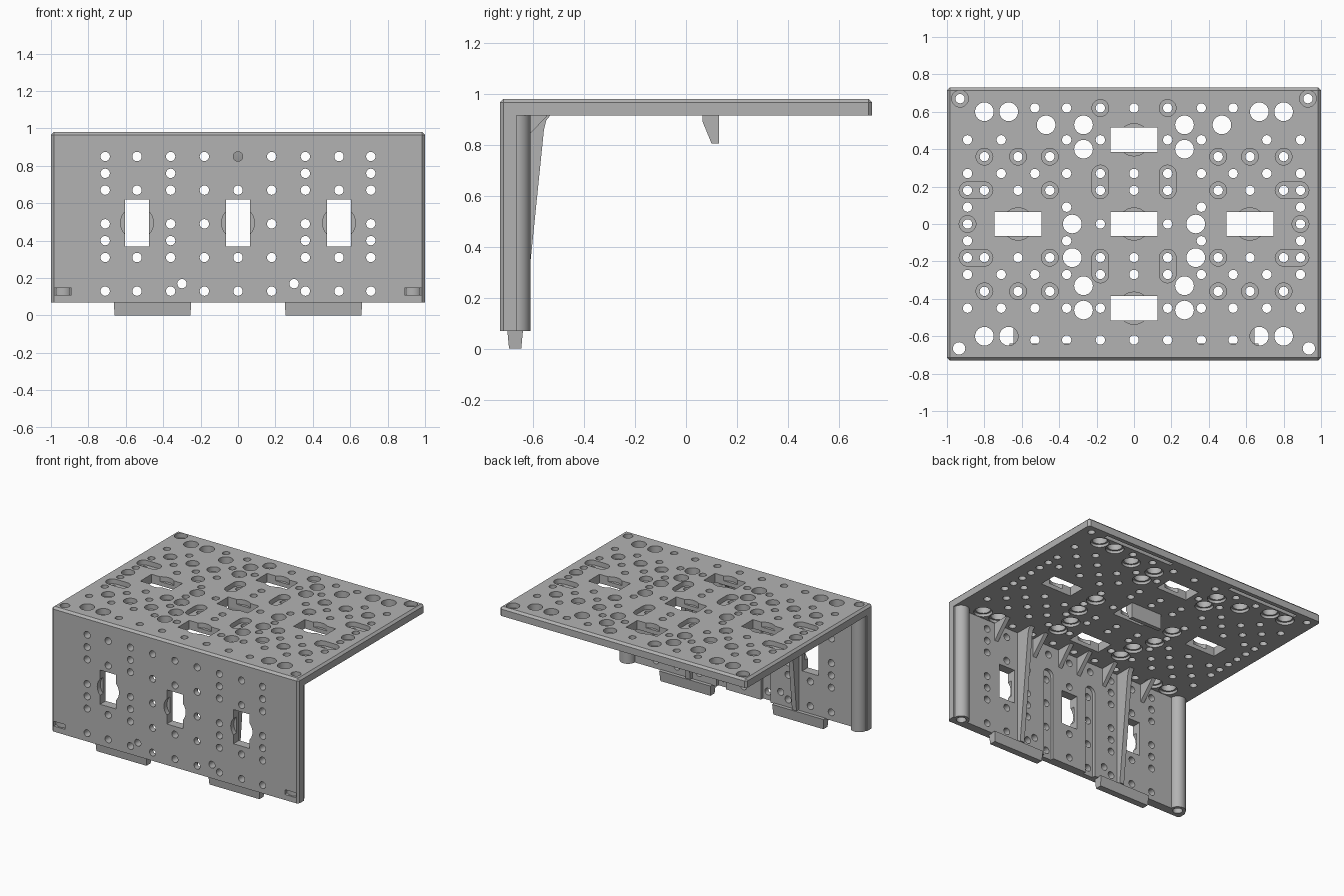
import bpy, bmesh, math

cube = bpy.data.objects.get("Cube")
if cube:
    bpy.data.objects.remove(cube, do_unlink=True)

grey = bpy.data.materials.new("mid_grey")
grey.use_nodes = True
colour = (0.45, 0.45, 0.45, 1)
grey.diffuse_color = colour
grey.node_tree.nodes["Principled BSDF"].inputs["Base Color"].default_value = colour

TOP, UNDER, WALL_LOW = 0.98, 0.915, 0.07
FRONT, WALL_BACK, BACK = -0.73, -0.665, 0.73
HOLE, RING, BIG = 0.025, 0.045, 0.05


# ---- outlines -------------------------------------------------------
def circle(u, v, r, n=20):
    return [(u + r * math.cos(2 * math.pi * i / n), v + r * math.sin(2 * math.pi * i / n))
            for i in range(n)]


def rect(u, v, w, h):
    return [(u - w / 2, v - h / 2), (u + w / 2, v - h / 2), (u + w / 2, v + h / 2), (u - w / 2, v + h / 2)]


def stadium(u, v, length, r, upright, n=10):
    pts = []
    for end in (0, 1):
        for i in range(n + 1):
            a = math.pi * (i / n + end) - math.pi / 2
            p = ((0.5 - end) * length + r * math.cos(a), r * math.sin(a))
            pts.append((u - p[1], v + p[0]) if upright else (u + p[0], v + p[1]))
    return pts


# ---- solids ---------------------------------------------------------
def prism(bm, outline, lo, hi, axis="z", end=None):
    """Loft an outline along an axis; end is an optional second outline."""
    def place(p, w):
        return {"z": (p[0], p[1], w), "y": (p[0], w, p[1]), "x": (w, p[0], p[1])}[axis]
    a = [bm.verts.new(place(p, lo)) for p in outline]
    b = [bm.verts.new(place(p, hi)) for p in (end or outline)]
    n = len(a)
    faces = [bm.faces.new(a), bm.faces.new(b)]
    faces += [bm.faces.new((a[i], a[(i + 1) % n], b[(i + 1) % n], b[i])) for i in range(n)]
    bmesh.ops.recalc_face_normals(bm, faces=faces)


def make(name, bm, cutter=False):
    mesh = bpy.data.meshes.new(name)
    bm.to_mesh(mesh)
    bm.free()
    mesh.materials.append(grey)
    ob = bpy.data.objects.new(name, mesh)
    bpy.context.collection.objects.link(ob)
    ob.hide_render = cutter
    return ob


def cut(ob, cutters):
    for c in cutters:
        mod = ob.modifiers.new(c.name, "BOOLEAN")
        mod.operation, mod.solver, mod.object = "DIFFERENCE", "EXACT", c
    graph = bpy.context.evaluated_depsgraph_get()
    mesh = bpy.data.meshes.new_from_object(ob.evaluated_get(graph))
    ob.modifiers.clear()
    ob.data = mesh


def mirrored(xs):
    return sorted({s * x for x in xs for s in (-1, 1)})


# ---- body: top plate and front wall in one angle section -------------
bm = bmesh.new()
prism(bm, [(FRONT, WALL_LOW), (WALL_BACK, WALL_LOW), (WALL_BACK, UNDER),
           (BACK, UNDER), (BACK, TOP), (FRONT, TOP)], -1, 1, "x")


def is_rim(e):
    p, q = (v.co for v in e.verts)
    if min(p.z, q.z) > TOP - 0.001:
        return True
    return abs(p.z - q.z) > 0.01 and min(abs(p.y), abs(q.y)) > BACK - 0.001


bmesh.ops.bevel(bm, geom=[e for e in bm.edges if is_rim(e)], offset=0.015,
                segments=1, affect="EDGES")
body = make("angle_bracket_body", bm)

# ---- hole layout (x values are mirrored) ------------------------------
plate_rows = {
    0.62: [0, .18, .36, .53], 0.45: [.18, .36, .71, .89], 0.36: [.45, .62, .8],
    0.27: [0, .18, .36, .53, .71, .89], 0.18: [0, .18, .45, .62, .8, .89],
    0.09: [.36, .89], 0: [.18, .89], -0.09: [.36, .89],
    -0.18: [0, .18, .45, .62, .8, .89], -0.27: [0, .18, .36, .53, .71, .89],
    -0.36: [.45, .62, .8], -0.45: [.18, .36, .53, .71, .89], -0.62: [0, .18, .36, .53]}
big_holes = [(.8, .6), (.67, .6), (.47, .53), (.27, .53), (.27, .4), (.33, 0),
             (.33, -.18), (.27, -.33), (.27, -.46), (.8, -.6), (.67, -.6)]
ringed = [(.18, .62), (.45, .18), (.45, -.18), (.89, 0), (.93, .67)]
ringed += [(x, y) for x in (.45, .62, .8) for y in (-.36, .36)]
plate_windows = [(0, .45), (0, 0), (0, -.45), (.62, 0), (-.62, 0)]
full_row = [0, .18, .36, .54, .71]
wall_rows = {.85: full_row, .76: [.36, .71], .67: full_row, .49: [.18, .36, .71],
             .4: [.36, .71], .31: full_row, .17: [.3], .13: full_row}

# ---- through cuts -----------------------------------------------------
bm = bmesh.new()
low, high = UNDER - 0.04, TOP + 0.05
for y, xs in plate_rows.items():
    for x in mirrored(xs):
        prism(bm, circle(x, y, HOLE), low, high)
for x, y in big_holes:
    for s in (-1, 1):
        prism(bm, circle(s * x, y, BIG, 24), low, high)
for x, y in plate_windows:
    prism(bm, rect(x, y, 0.25, 0.13), low, high)
for z, xs in wall_rows.items():
    for x in mirrored(xs):
        prism(bm, circle(x, z, HOLE), FRONT - 0.05, WALL_BACK + 0.03, "y")
for x in mirrored([0, .54]):
    prism(bm, rect(x, 0.495, 0.13, 0.25), FRONT - 0.05, WALL_BACK + 0.03, "y")
for s in (-1, 1):
    prism(bm, circle(s * .93, .67, HOLE), low, high)
    # tab sockets under the back edge, pockets low on the wall
    prism(bm, rect(s * .535, .685, .57, .03), low, UNDER + 0.035)
    prism(bm, rect(s * .935, .128, .09, .035), FRONT - 0.05, -0.705, "y")
through = make("through_cutter", bm, True)

# ---- partial-depth recesses -------------------------------------------
bm = bmesh.new()
floor = TOP - 0.035
for x, y in ringed:
    for s in (-1, 1):
        prism(bm, circle(s * x, y, RING), floor, high)
for s in (-1, 1):
    for y in (.18, -.18):
        prism(bm, stadium(s * .845, y, .09, RING, False), floor, high)
        prism(bm, stadium(s * .18, y * 1.25, .09, RING, True), floor, high)
    # grooves on the back of the wall
    prism(bm, stadium(s * .18, .35, .7, .04, True), -0.69, WALL_BACK + 0.03, "y")
    # countersinks under the big holes
    for x, y in big_holes:
        prism(bm, circle(s * x, y, .062, 24), UNDER - 0.01, UNDER + 0.02)
for x, y in plate_windows:
    prism(bm, circle(x, y, .086, 32), floor, high)
for x in mirrored([0, .54]):
    prism(bm, circle(x, .495, .088, 32), FRONT - 0.05, FRONT + 0.035, "y")
recess = make("recess_cutter", bm, True)

# ---- corner posts, bored right through --------------------------------
bm = bmesh.new()
for s in (-1, 1):
    prism(bm, circle(s * .935, -.665, .033), 0, high)
bore = make("bore_cutter", bm, True)
bm = bmesh.new()
for s in (-1, 1):
    prism(bm, circle(s * .935, -.665, .055, 32), WALL_LOW, UNDER + 0.01)
posts = make("corner_posts", bm)

bpy.context.view_layer.update()
cut(body, [through, recess, bore])
cut(posts, [bore])
for c in (through, recess, bore):
    bpy.data.objects.remove(c, do_unlink=True)

# ---- tall tapered ribs and small gussets behind the wall --------------
bm = bmesh.new()
tall = [(-.67, .08), (-.637, .08), (-.61, .34), (-.557, .86), (-.548, .895), (-.53, .918), (-.67, .918)]
for x in mirrored([.43]):
    prism(bm, tall, x - 0.018, x + 0.018, "x")
ribs = make("tall_ribs", bm)

bm = bmesh.new()
for x in mirrored([.08, .3, .63]):
    prism(bm, [(-.67, .78), (-.54, .918), (-.67, .918)], x - 0.015, x + 0.015, "x")
gussets = make("small_gussets", bm)

# ---- bottom tabs, slightly tapered ------------------------------------
bm = bmesh.new()
for s in (-1, 1):
    prism(bm, rect(s * .457, -.67, .405, .048), 0, WALL_LOW + 0.005,
          end=rect(s * .457, -.67, .415, .062))
tabs = make("bottom_tabs", bm)

# ---- wedge latch under the middle window ------------------------------
bm = bmesh.new()
prism(bm, [(.065, .918), (.065, .89), (.1, .805), (.13, .805), (.13, .918)], -.125, .125, "x")
latch = make("under_latch", bm)

# ---- shading ----------------------------------------------------------
bpy.ops.object.select_all(action="DESELECT")
for ob in (body, posts, ribs, gussets, tabs, latch):
    ob.select_set(True)
bpy.context.view_layer.objects.active = body
bpy.ops.object.shade_smooth_by_angle(angle=math.radians(30))
